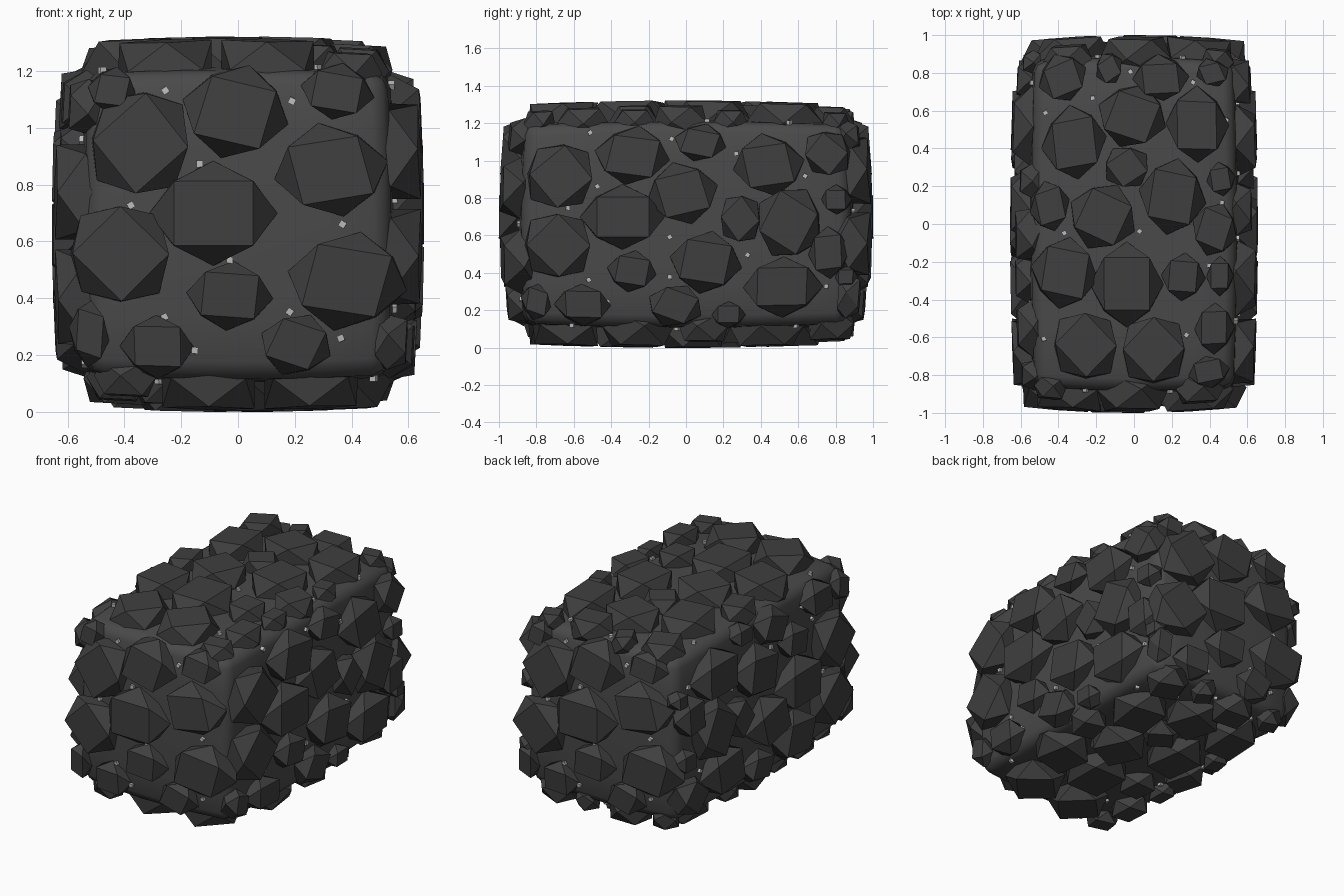
import bpy, bmesh, math
from mathutils import Matrix, Vector

if "Cube" in bpy.data.objects:
    bpy.data.objects.remove(bpy.data.objects["Cube"])

HX, HY, HZ, CZ = 0.555, 0.90, 0.56, 0.66   # core half sizes and centre height
OUT = (0.655, 1.0, 0.66)                   # overall half sizes


def material(name, v):
    m = bpy.data.materials.new(name)
    m.diffuse_color = (v, v, v, 1)
    m.use_nodes = True
    m.node_tree.nodes["Principled BSDF"].inputs["Base Color"].default_value = m.diffuse_color
    return m


DARK, BASE, PALE = material("stone", 0.05), material("binder", 0.068), material("pale_grit", 0.5)


def bulge(p):
    # pull every face in slightly toward its edges
    q = [min(1, (p[i] / OUT[i]) ** 2) for i in range(3)]
    return Vector([p[i] * (1 - 0.038 * (sum(q) - q[i])) for i in range(3)])


def finish(bm, name, mat, matrix=Matrix()):
    bmesh.ops.recalc_face_normals(bm, faces=bm.faces)
    bm.transform(matrix)
    for v in bm.verts:
        v.co = bulge(v.co) + Vector((0, 0, CZ))
    me = bpy.data.meshes.new(name)
    bm.to_mesh(me)
    bm.free()
    me.materials.append(mat)
    ob = bpy.data.objects.new(name, me)
    bpy.context.collection.objects.link(ob)


def add_stone(bm, u, v, ru, rv, deg):
    # faceted stone: square cap, turned square waist, square underside
    h = min(0.102, 0.03 + 0.4 * (ru + rv) / 2)

    def ring(radius, turn, z):
        out = []
        for k in range(4):
            a = math.radians(deg + turn + 90 * k)
            out.append(bm.verts.new((u + ru * radius * math.cos(a), v + rv * radius * math.sin(a), z)))
        return out
    cap, waist, under = ring(0.93, 45, h), ring(1.06, 0, 0.0), ring(0.93, 45, -h * 0.7)
    bm.faces.new(cap)
    bm.faces.new(under[::-1])
    for k in range(4):
        n = (k + 1) % 4
        bm.faces.new((cap[k], waist[k], under[k], waist[n]))
        bm.faces.new((cap[k - 1], cap[k], waist[k]))
        bm.faces.new((under[k], under[k - 1], waist[k]))


# stones per face: u, v, radius u, radius v, turn
END = [(-.47, 1.16, .085, .08, -10), (-.36, .96, .19, .20, 40), (-.01, 1.07, .19, .165, -15),
       (.37, 1.15, .13, .10, -10), (.34, .86, .20, .165, 12), (-.09, .70, .22, .18, 0),
       (-.43, .55, .19, .19, 45), (-.03, .40, .15, .12, -5), (.40, .45, .21, .175, -12),
       (-.30, .21, .13, .11, 0), (-.55, .25, .07, .12, -10), (.215, .22, .13, .11, -22)]
SIDE = [(-.70, .93, .19, .19, 40), (-.30, 1.04, .20, .155, -10), (.08, 1.11, .14, .10, -15),
        (.46, .99, .19, .165, 10), (.79, 1.06, .13, .13, -40), (-.35, .70, .22, .17, 0),
        (-.02, .83, .19, .165, 15), (.30, .69, .115, .135, 40), (.57, .67, .18, .20, 60),
        (.83, .80, .08, .08, 0), (-.71, .54, .19, .19, 45), (-.30, .40, .13, .11, -10),
        (.11, .45, .19, .165, -10), (.54, .31, .21, .16, 0), (.79, .50, .11, .14, 5),
        (-.84, .22, .08, .10, -15), (-.58, .21, .15, .11, 0), (-.06, .21, .15, .115, -25),
        (.24, .16, .09, .07, 0), (.89, .36, .06, .06, 0)]
TOP = [(-.40, .81, .13, .13, 20), (-.14, .85, .075, .085, 30), (.15, .80, .15, .12, 5),
       (.44, .84, .09, .075, 20), (-.33, .45, .17, .195, 8), (-.01, .59, .185, .17, -20),
       (.35, .55, .165, .20, 0), (-.04, .31, .125, .115, 35), (-.46, .10, .105, .135, 15),
       (-.17, .04, .18, .18, -25), (.21, .15, .175, .20, -10), (.475, .25, .075, .09, 10),
       (.44, -.03, .12, .145, -20), (-.38, -.27, .175, .19, -10), (-.04, -.33, .19, .22, 0),
       (.27, -.29, .115, .125, -5), (.47, -.29, .07, .105, 0), (-.27, -.67, .185, .19, 45),
       (.11, -.69, .185, .19, 45), (.445, -.58, .105, .135, 0), (.42, -.82, .11, .085, 10)]
# pale grit positions per face
END_GRIT = [(-.27, 1.15), (.20, 1.11), (-.14, .88), (-.39, .73), (.38, .66), (-.03, .53),
            (-.27, .32), (.19, .34), (-.16, .20), (.38, .24)]
SIDE_GRIT = [(-.54, 1.17), (-.08, 1.13), (.28, 1.05), (-.49, .87), (.66, .93), (-.65, .75),
             (-.09, .59), (.34, .49), (-.09, .37), (-.54, .35), (-.44, .23), (.78, .31)]
TOP_GRIT = [(-.02, .83), (.33, .78), (-.23, .69), (-.49, .62), (.51, .58), (.48, .12),
            (-.38, -.05), (.03, -.04), (.41, -.23), (-.50, -.64), (.29, -.61)]


def frame(u, v, depth, vshift):
    # face plane with axes u, v and outward normal u x v
    u, v = Vector(u), Vector(v)
    n = u.cross(v)
    m = Matrix((u, v, n)).transposed().to_4x4()
    m.translation = n * depth - v * vshift
    return m


def build_face(name, stones, grit, m):
    bm = bmesh.new()
    for s in stones:
        add_stone(bm, *s)
    finish(bm, name + "_stones", DARK, m)
    bm = bmesh.new()
    for i, (u, v) in enumerate(grit):
        t = Matrix.Translation((u, v, 0.004)) @ Matrix.Rotation(0.6 + 0.5 * i, 4, 'Z')
        bmesh.ops.create_cube(bm, size=0.024, matrix=t)
    finish(bm, name + "_grit", PALE, m)


# core block with rounded edges, subdivided so it can bulge
bm = bmesh.new()
bmesh.ops.create_cube(bm, size=2, matrix=Matrix.Diagonal((HX, HY, HZ, 1)))
bmesh.ops.bevel(bm, geom=bm.edges[:], offset=0.06, segments=2, profile=0.5, affect='EDGES')
long_edges = [e for e in bm.edges if e.calc_length() > 0.3]
bmesh.ops.subdivide_edges(bm, edges=long_edges, cuts=5, use_grid_fill=True)
finish(bm, "core_block", BASE)
for p in bpy.data.objects["core_block"].data.polygons:
    p.use_smooth = True

# opposite faces repeat the same layout, turned half way round
X, Y, Z = (1, 0, 0), (0, 1, 0), (0, 0, 1)
front, right, top = frame(X, Z, HY, CZ), frame(Y, Z, HX, CZ), frame(X, Y, HZ, 0)
half_y, half_z = Matrix.Rotation(math.pi, 4, 'Y'), Matrix.Rotation(math.pi, 4, 'Z')
build_face("front", END, END_GRIT, front)
build_face("back", END, END_GRIT, half_z @ front)
build_face("right", SIDE, SIDE_GRIT, right)
build_face("left", SIDE, SIDE_GRIT, half_y @ right)
build_face("top", TOP, TOP_GRIT, top)
build_face("bottom", TOP, TOP_GRIT, half_y @ top)
